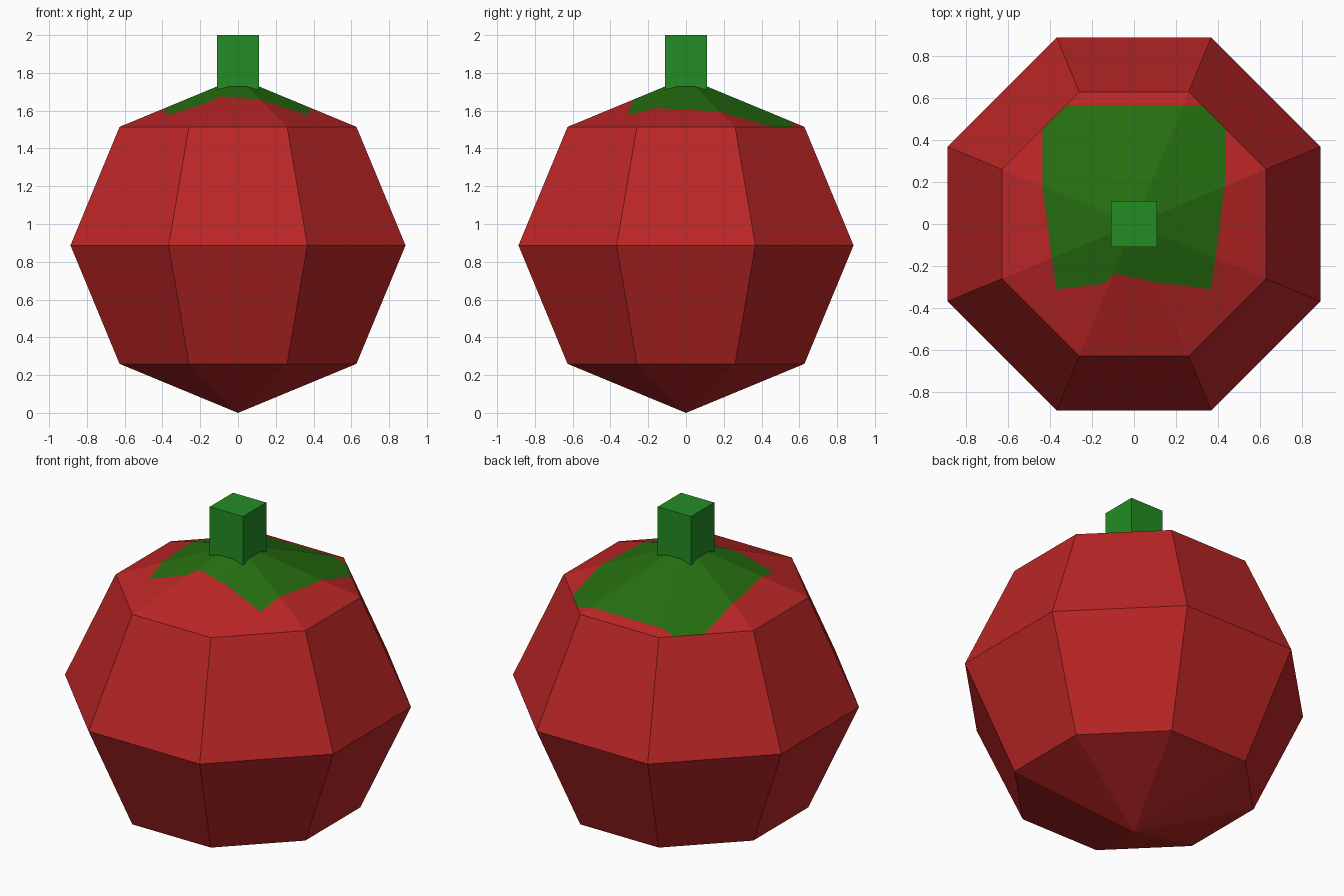
import bpy, bmesh, math
from mathutils import Vector, Matrix

if "Cube" in bpy.data.objects:
    bpy.data.objects.remove(bpy.data.objects["Cube"])


def material(name, rgb):
    m = bpy.data.materials.new(name)
    m.diffuse_color = (*rgb, 1)
    m.use_nodes = True
    m.node_tree.nodes["Principled BSDF"].inputs["Base Color"].default_value = m.diffuse_color
    return m


red = material("fruit red", (0.50, 0.019, 0.019))
leaf = material("leaf green", (0.019, 0.155, 0.005))
stem_green = material("stem green", (0.0176, 0.262, 0.0176))


def finish(bm, name, mats):
    me = bpy.data.meshes.new(name)
    bm.to_mesh(me)
    bm.free()
    for m in mats:
        me.materials.append(m)
    ob = bpy.data.objects.new(name, me)
    bpy.context.collection.objects.link(ob)
    return ob


# Leaf patch outline seen from above
outline = [(-0.435, 0.565), (0.435, 0.565), (0.435, 0.22), (0.415, 0.05),
           (0.367, -0.31), (0.12, -0.28), (-0.07, -0.24), (-0.10, -0.24),
           (-0.14, -0.285), (-0.37, -0.31), (-0.405, -0.05), (-0.435, 0.17)]
sides = list(zip(outline, outline[1:] + outline[:1]))


def inside(p):
    hit = False
    for (ax, ay), (bx, by) in sides:
        if (ay > p.y) != (by > p.y) and p.x < ax + (p.y - ay) * (bx - ax) / (by - ay):
            hit = not hit
    return hit


# Fruit body: eight-sided, four-ring ball
R, H = 0.96, 0.887
bm = bmesh.new()
bmesh.ops.create_uvsphere(
    bm, u_segments=8, v_segments=4, radius=1,
    matrix=Matrix.Translation((0, 0, H)) @ Matrix.Diagonal((R, R, H, 1))
    @ Matrix.Rotation(math.pi / 8, 4, 'Z'))


def cap_faces():
    return [f for f in bm.faces if all(v.co.z > H * 1.7 for v in f.verts)]


# Cut the leaf patch into the upper cap and colour it
for a, b in sides:
    fs = cap_faces()
    geom = list({g for f in fs for g in (*f.verts, *f.edges)}) + fs
    bmesh.ops.bisect_plane(bm, geom=geom, dist=1e-5, plane_co=(*a, 0),
                           plane_no=(b[1] - a[1], a[0] - b[0], 0))
for f in cap_faces():
    f.material_index = int(inside(f.calc_center_median()))
bmesh.ops.dissolve_limit(bm, angle_limit=0.01, verts=bm.verts[:],
                         edges=bm.edges[:], delimit={'MATERIAL'})
finish(bm, "fruit_body", [red, leaf])

# Square stem
bm = bmesh.new()
bmesh.ops.create_cube(bm, size=1, matrix=Matrix.Translation((0, 0, 1.84))
                      @ Matrix.Diagonal((0.22, 0.22, 0.32, 1)))
finish(bm, "stem", [stem_green])
